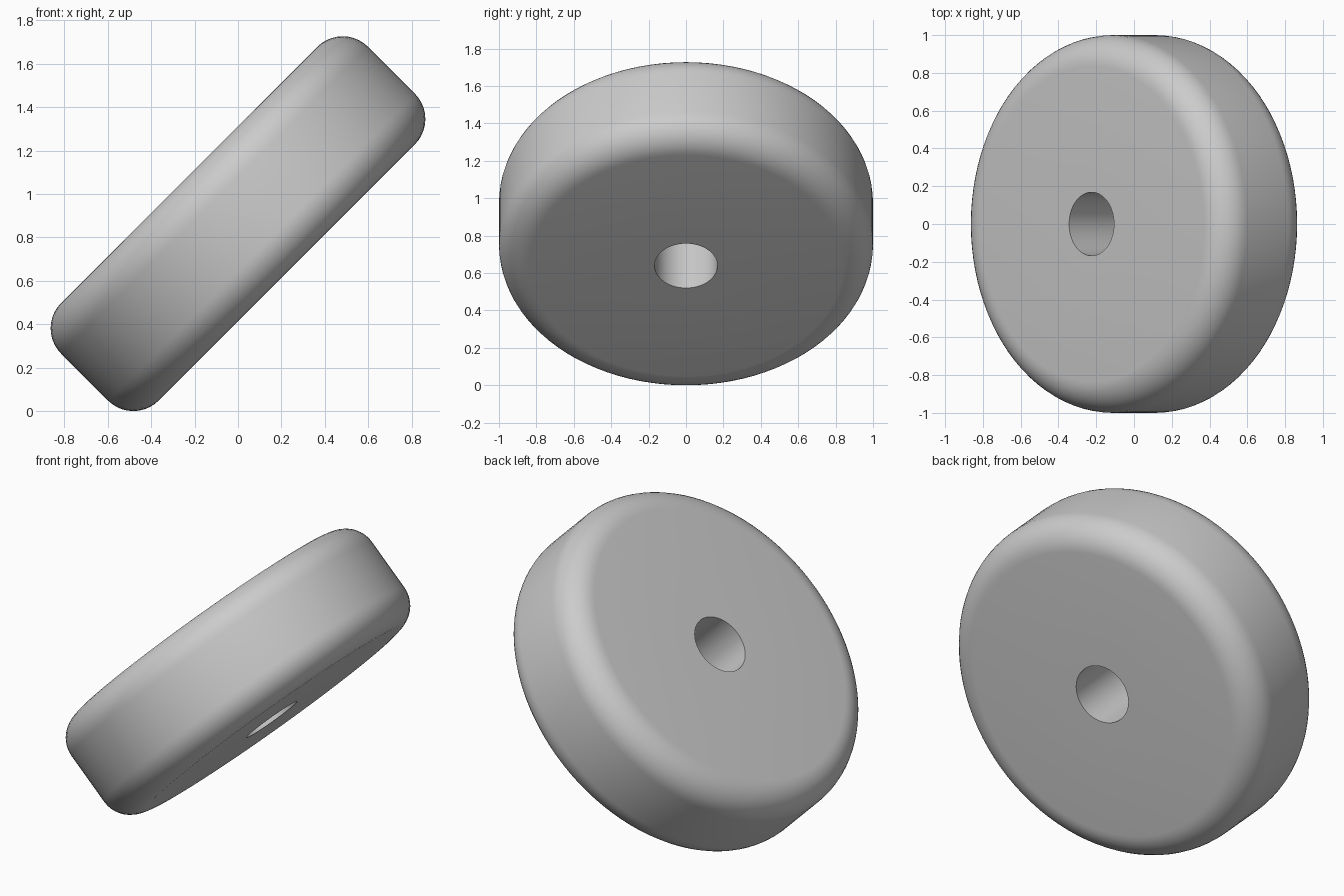
import bpy, bmesh, math
from mathutils import Matrix

if "Cube" in bpy.data.objects:
    bpy.data.objects.remove(bpy.data.objects["Cube"])

RADIUS, HALF_THICK, FILLET, BORE = 1.0, 0.318, 0.165, 0.168
SEGMENTS, FILLET_STEPS = 96, 10
CENTRE_Z = 0.8635

# Half of the wheel section: bore edge, flat face, rounded shoulder
upper = [(BORE, HALF_THICK)]
for i in range(FILLET_STEPS + 1):
    a = math.pi / 2 * (1 - i / FILLET_STEPS)
    upper.append((RADIUS - FILLET + FILLET * math.cos(a),
                  HALF_THICK - FILLET + FILLET * math.sin(a)))
section = upper + [(r, -z) for r, z in reversed(upper)]

# Sweep the closed section around the axle, leaving a through bore
bm = bmesh.new()
rings = []
for s in range(SEGMENTS):
    a = 2 * math.pi * s / SEGMENTS
    rings.append([bm.verts.new((r * math.cos(a), r * math.sin(a), z)) for r, z in section])
n = len(section)
for s in range(SEGMENTS):
    p, q = rings[s], rings[(s + 1) % SEGMENTS]
    for i in range(n):
        j = (i + 1) % n
        bm.faces.new((p[i], p[j], q[j], q[i]))
bmesh.ops.recalc_face_normals(bm, faces=bm.faces)

# Lean the wheel 45 degrees towards -x and lift it onto the floor
bm.transform(Matrix.Translation((0, 0, CENTRE_Z)) @ Matrix.Rotation(-math.pi / 4, 4, 'Y'))
mesh = bpy.data.meshes.new("wheel")
bm.to_mesh(mesh)
bm.free()

wheel = bpy.data.objects.new("wheel", mesh)
bpy.context.collection.objects.link(wheel)
grey = bpy.data.materials.new("light grey")
grey.diffuse_color = (0.6, 0.6, 0.6, 1)
grey.use_nodes = True
grey.node_tree.nodes["Principled BSDF"].inputs["Base Color"].default_value = grey.diffuse_color
mesh.materials.append(grey)

# Smooth body with crisp bore edges
bpy.context.view_layer.objects.active = wheel
wheel.select_set(True)
bpy.ops.object.shade_smooth_by_angle(angle=math.radians(35))
